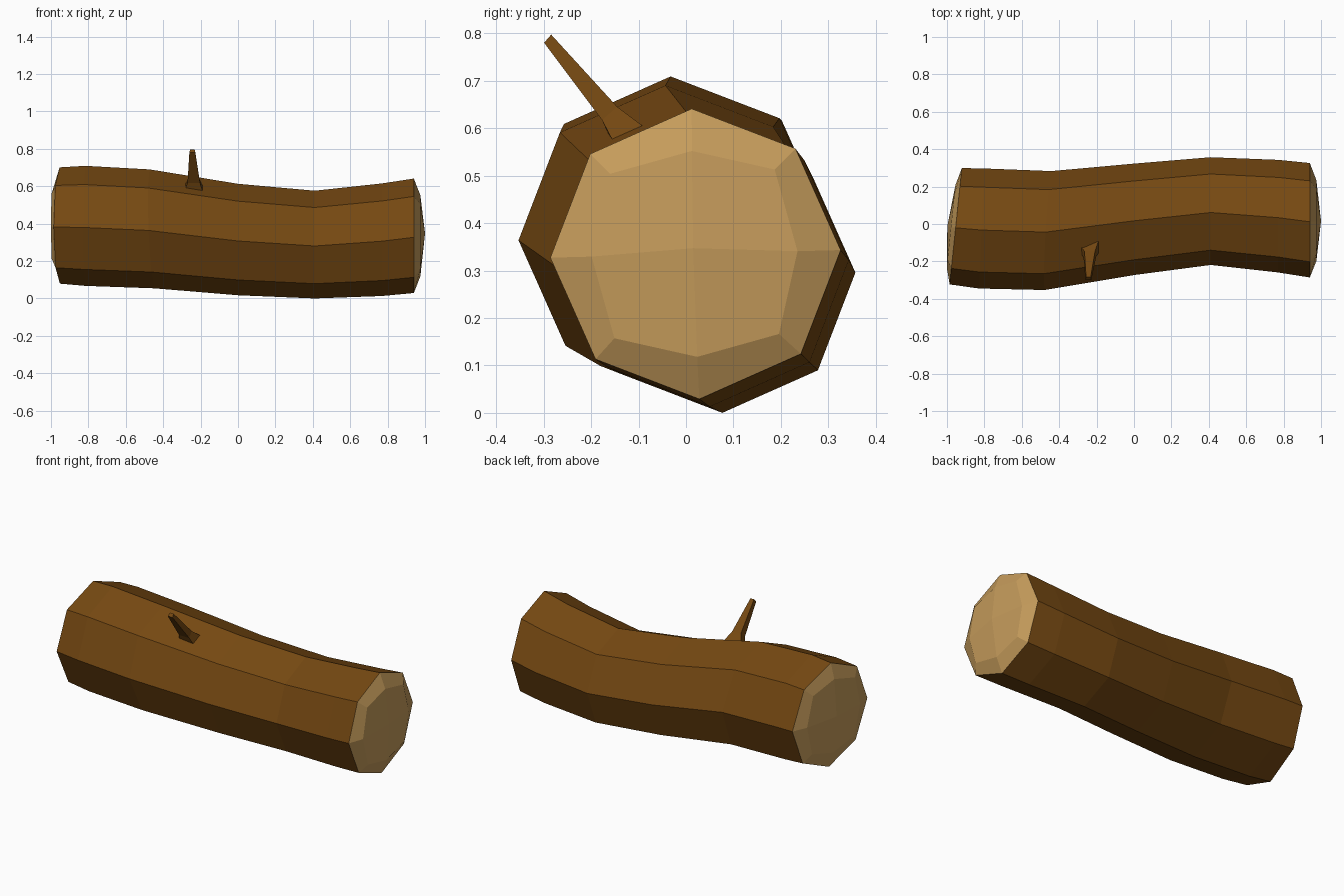
import bpy, math

if "Cube" in bpy.data.objects:
    bpy.data.objects.remove(bpy.data.objects["Cube"])


def material(name, rgb):
    m = bpy.data.materials.new(name)
    m.diffuse_color = (*rgb, 1)
    m.use_nodes = True
    m.node_tree.nodes["Principled BSDF"].inputs["Base Color"].default_value = m.diffuse_color
    return m


bark = material("bark brown", (0.18, 0.066, 0.006))
cut_wood = material("cut wood tan", (0.56, 0.33, 0.105))


def make_object(name, verts, faces, mats, indices=None):
    me = bpy.data.meshes.new(name)
    me.from_pydata(verts, [], faces)
    for m in mats:
        me.materials.append(m)
    if indices:
        for p, i in zip(me.polygons, indices):
            p.material_index = i
    me.update()
    ob = bpy.data.objects.new(name, me)
    bpy.context.collection.objects.link(ob)
    return ob


N = 8


def ring(x, y, z, r, slope_y=0.0, slope_z=0.0, diagonal=1.0):
    """Octagonal section; the slopes tilt it along the log."""
    pts = []
    for k in range(N):
        a = math.radians(1.5 + 45 * k)
        rr = r * (diagonal if k % 2 else 1.0)
        dy, dz = rr * math.cos(a), rr * math.sin(a)
        pts.append((x + slope_y * dy + slope_z * dz, y + dy, z + dz))
    return pts


# Log: cut face, bent trunk sections, cut face
sections = [
    ring(-0.978, -0.012, 0.390, 0.220, 0.105, 0, 1.12),
    ring(-0.953, -0.012, 0.390, 0.311, 0.105),
    ring(-0.815, -0.024, 0.388, 0.321, 0.04),
    ring(-0.460, -0.035, 0.372, 0.318, 0.06, -0.04),
    ring(0.000, 0.025, 0.315, 0.298),
    ring(0.410, 0.069, 0.288, 0.288),
    ring(0.770, 0.042, 0.314, 0.301),
    ring(0.940, 0.020, 0.335, 0.306),
    ring(0.975, 0.018, 0.335, 0.217, 0, 0, 1.13),
]
verts = [p for s in sections for p in s]
faces, idx = [], []
last = len(sections) - 1
for i in range(last):
    for k in range(N):
        j = (k + 1) % N
        faces.append((i * N + k, i * N + j, (i + 1) * N + j, (i + 1) * N + k))
        idx.append(1 if i in (0, last - 1) else 0)
# Domed centres of both cuts, four quads each
left, right = len(verts), len(verts) + 1
verts += [(-0.998, -0.012, 0.392), (1.0, 0.015, 0.347)]
for k in range(0, N, 2):
    q = (k, k + 1, (k + 2) % N)
    faces.append((left, q[2], q[1], q[0]))
    faces.append((right, *[last * N + v for v in q]))
    idx += [1, 1]
# Reverse so that the sides face outwards along with the caps
sides = last * N
faces = [tuple(reversed(f)) if n < sides else f for n, f in enumerate(faces)]
log = make_object("log", verts, faces, [bark, cut_wood], idx)

# Twig: flared four-sided stub on the upper front
tv = [
    (-0.290, -0.115, 0.590), (-0.188, -0.085, 0.600), (-0.190, -0.155, 0.575), (-0.285, -0.158, 0.575),
    (-0.265, -0.145, 0.645), (-0.208, -0.145, 0.645), (-0.203, -0.177, 0.617), (-0.270, -0.177, 0.617),
    (-0.256, -0.284, 0.797), (-0.232, -0.284, 0.797), (-0.228, -0.299, 0.780), (-0.260, -0.299, 0.780),
]
tf = [(0, 1, 2, 3), (11, 10, 9, 8)]
for i in (0, 4):
    for k in range(4):
        j = (k + 1) % 4
        tf.append((i + k, i + 4 + k, i + 4 + j, i + j))
twig = make_object("twig", tv, tf, [bark])

# Make normals consistently outward
import bmesh
for ob in (log, twig):
    bm = bmesh.new()
    bm.from_mesh(ob.data)
    bmesh.ops.recalc_face_normals(bm, faces=bm.faces)
    bm.to_mesh(ob.data)
    bm.free()
